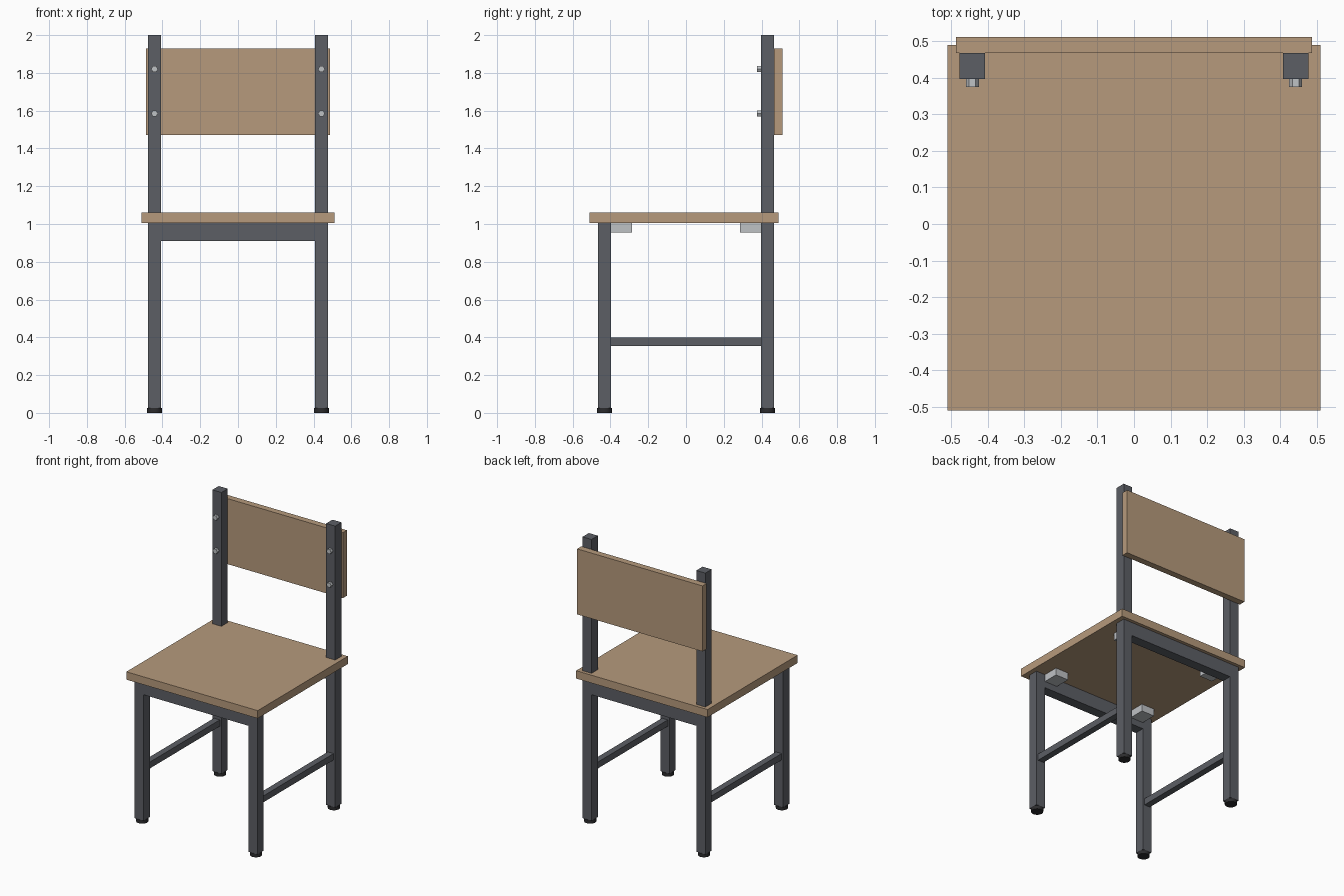
import bpy
import bmesh
from math import pi
from mathutils import Matrix

default = bpy.data.objects.get("Cube")
if default:
    bpy.data.objects.remove(default, do_unlink=True)


def material(name, color, roughness=0.6):
    mat = bpy.data.materials.new(name)
    mat.use_nodes = True
    mat.diffuse_color = (*color, 1)
    bsdf = mat.node_tree.nodes["Principled BSDF"]
    bsdf.inputs["Base Color"].default_value = (*color, 1)
    bsdf.inputs["Roughness"].default_value = roughness
    return mat


WOOD = material("light wood", (0.468, 0.323, 0.202))
FRAME = material("dark grey metal", (0.107, 0.114, 0.130))
STEEL = material("light grey steel", (0.52, 0.54, 0.56))
RUBBER = material("black rubber", (0.025, 0.025, 0.027))


def finish(name, bm, mat):
    mesh = bpy.data.meshes.new(name)
    bm.to_mesh(mesh)
    bm.free()
    mesh.materials.append(mat)
    obj = bpy.data.objects.new(name, mesh)
    bpy.context.collection.objects.link(obj)
    return obj


def box(name, xs, ys, zs, mat):
    """Box spanning the given ranges on each axis."""
    bm = bmesh.new()
    spans = (xs, ys, zs)
    size = [hi - lo for lo, hi in spans]
    centre = [(lo + hi) / 2 for lo, hi in spans]
    bmesh.ops.create_cube(bm, size=1, matrix=Matrix.Translation(centre) @ Matrix.Diagonal((*size, 1)))
    return finish(name, bm, mat)


def cylinder(name, centre, radius, depth, sides, mat, rotation=Matrix.Identity(4)):
    bm = bmesh.new()
    bmesh.ops.create_cone(bm, cap_ends=True, segments=sides, radius1=radius, radius2=radius,
                          depth=depth, matrix=Matrix.Translation(centre) @ rotation)
    return finish(name, bm, mat)


def span(a, b, sign):
    """Range from a to b, flipped to the given side."""
    return sorted((a * sign, b * sign))


# Shared frame measurements
INNER, OUTER = 0.407, 0.477
LEG_X = (INNER + OUTER) / 2
LEG_IN, LEG_OUT = 0.397, 0.467
LEG_Y = (LEG_IN + LEG_OUT) / 2
FOOT_H = 0.025
SEAT_Z = 1.005

# Seat and backrest boards
box("seat", (-0.51, 0.51), (-0.51, 0.49), (SEAT_Z, 1.06), WOOD)
box("backrest", (-0.487, 0.487), (LEG_OUT, 0.512), (1.47, 1.93), WOOD)

for end, sy, leg_top in (("front", -1, SEAT_Z), ("rear", 1, 2.0)):
    leg_y = span(LEG_IN, LEG_OUT, sy)
    # Rail under the seat
    box(end + "_rail", (-INNER, INNER), leg_y, (0.91, SEAT_Z), FRAME)
    for side, sx in (("left", 1), ("right", -1)):
        label = end + "_" + side
        # Legs, feet and seat brackets
        box(label + "_leg", span(INNER, OUTER, sx), leg_y, (FOOT_H, leg_top), FRAME)
        foot = cylinder(label + "_foot", (LEG_X * sx, LEG_Y * sy, FOOT_H / 2),
                        0.039, FOOT_H, 24, RUBBER)
        for face in foot.data.polygons:
            face.use_smooth = abs(face.normal.z) < 0.5
        foot.data.set_sharp_from_angle(angle=pi / 6)
        box(label + "_bracket", span(0.307, INNER, sx), span(0.287, LEG_IN, sy),
            (0.955, SEAT_Z), STEEL)

for side, sx in (("left", 1), ("right", -1)):
    # Side stretchers
    box(side + "_stretcher", span(LEG_X - 0.0225, LEG_X + 0.0225, sx),
        (-LEG_IN, LEG_IN), (0.355, 0.4), FRAME)
    # Hexagonal bolt heads, with corners pointing sideways
    for level, z in (("lower", 1.585), ("upper", 1.82)):
        turn = Matrix.Rotation(pi / 2, 4, "X") @ Matrix.Rotation(pi / 6, 4, "Z")
        bolt = cylinder(side + "_" + level + "_bolt", (LEG_X * sx, LEG_IN - 0.011, z),
                        0.018, 0.022, 6, STEEL, turn)
